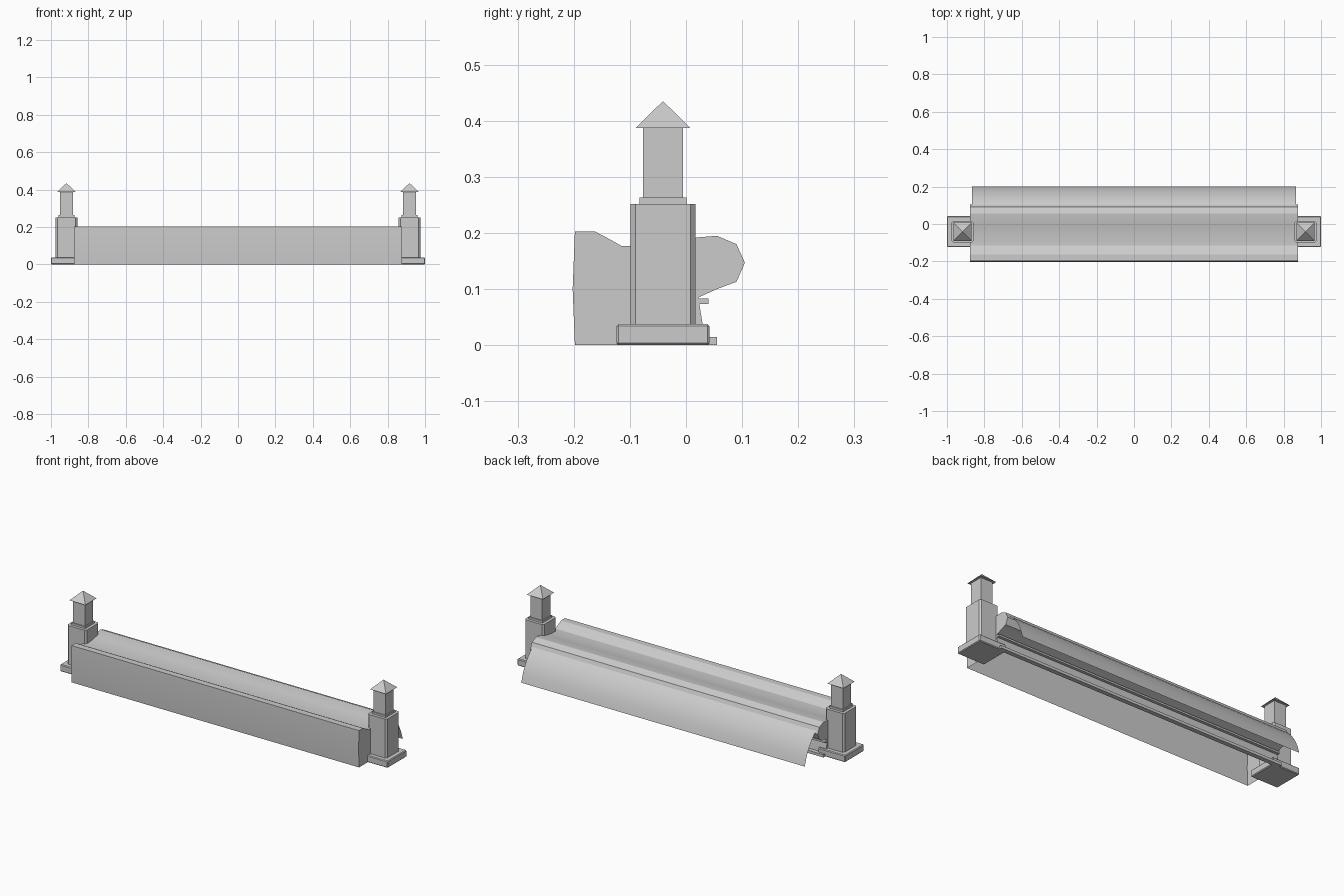
import bpy, bmesh, math
from mathutils import Vector

if "Cube" in bpy.data.objects:
    bpy.data.objects.remove(bpy.data.objects["Cube"])

HALF = 0.877            # half length of the dam body
TX, TY = 0.917, -0.041  # tower centre


def make(name, bm, smooth=False):
    bmesh.ops.recalc_face_normals(bm, faces=bm.faces)
    me = bpy.data.meshes.new(name)
    bm.to_mesh(me)
    bm.free()
    ob = bpy.data.objects.new(name, me)
    bpy.context.collection.objects.link(ob)
    if smooth:
        bpy.ops.object.select_all(action='DESELECT')
        ob.select_set(True)
        bpy.context.view_layer.objects.active = ob
        bpy.ops.object.shade_smooth_by_angle(angle=math.radians(25))
    return ob


def extrude_x(name, profile, half, closed=True, caps=True, smooth=False):
    """Sweep a (y, z) profile along x."""
    bm = bmesh.new()
    a = [bm.verts.new((-half, y, z)) for y, z in profile]
    b = [bm.verts.new((half, y, z)) for y, z in profile]
    n = len(profile)
    for i in range(n if closed else n - 1):
        j = (i + 1) % n
        bm.faces.new((a[i], a[j], b[j], b[i]))
    if caps:
        bm.faces.new(a)
        bm.faces.new(b)
    return make(name, bm, smooth)


def block(name, x, y, half, z0, z1, chamfer=0.0, top=1.0, all_edges=False):
    """Square block, optionally with chamfered edges or tapered to a point."""
    bm = bmesh.new()
    bmesh.ops.create_cube(bm, size=2)
    for v in bm.verts:
        s = half * (top if v.co.z > 0 else 1)
        v.co = Vector((x + v.co.x * s, y + v.co.y * s, z1 if v.co.z > 0 else z0))
    if chamfer:
        edges = [e for e in bm.edges if all_edges or
                 abs(e.verts[0].co.z - e.verts[1].co.z) > 1e-5]
        bmesh.ops.bevel(bm, geom=edges, offset=chamfer, segments=1, affect='EDGES')
    bmesh.ops.remove_doubles(bm, verts=bm.verts, dist=1e-5)
    return make(name, bm)


# dam body: front wall, crest, trough and rounded overflow lip; open underneath
body = [(-0.198, 0), (-0.202, 0.1), (-0.198, 0.203), (-0.163, 0.203),
        (-0.14, 0.191), (-0.115, 0.177), (-0.06, 0.177), (-0.01, 0.186),
        (0.02, 0.192), (0.055, 0.195), (0.09, 0.18), (0.105, 0.147),
        (0.09, 0.113), (0.055, 0.1), (0.022, 0.085), (0.03, 0.035), (0.034, 0)]
dam = extrude_x("dam_body", body, HALF, smooth=True)
bm = bmesh.new()
bm.from_mesh(dam.data)
bmesh.ops.delete(bm, geom=[f for f in bm.faces if all(v.co.z < 1e-4 for v in f.verts)],
                 context='FACES_ONLY')
bm.to_mesh(dam.data)
bm.free()

# ledges along the back
for name, y0, y1, z0, z1 in (("back_rail", 0.022, 0.04, 0.073, 0.083),
                             ("foot_ledge", 0.03, 0.055, 0.0, 0.015)):
    extrude_x(name, [(y0, z0), (y1, z0), (y1, z1), (y0, z1)], HALF)

# thin sheet of falling water behind the lip
extrude_x("water_sheet", [(0.1, 0.16), (0.115, 0.15), (0.14, 0.125), (0.165, 0.09),
                          (0.185, 0.05), (0.2, 0.002)], 0.865,
          closed=False, caps=False, smooth=True)

# end towers
for side, sx in (("left", -TX), ("right", TX)):
    block(side + "_tower_base", sx, TY, 0.083, 0.0, 0.038, 0.004, all_edges=True)
    block(side + "_tower_shaft", sx, TY, 0.058, 0.038, 0.252, 0.009)
    block(side + "_tower_collar", sx, TY, 0.042, 0.252, 0.263)
    block(side + "_tower_turret", sx, TY, 0.036, 0.263, 0.387)
    block(side + "_tower_roof", sx, TY, 0.049, 0.387, 0.435, top=0.0)
